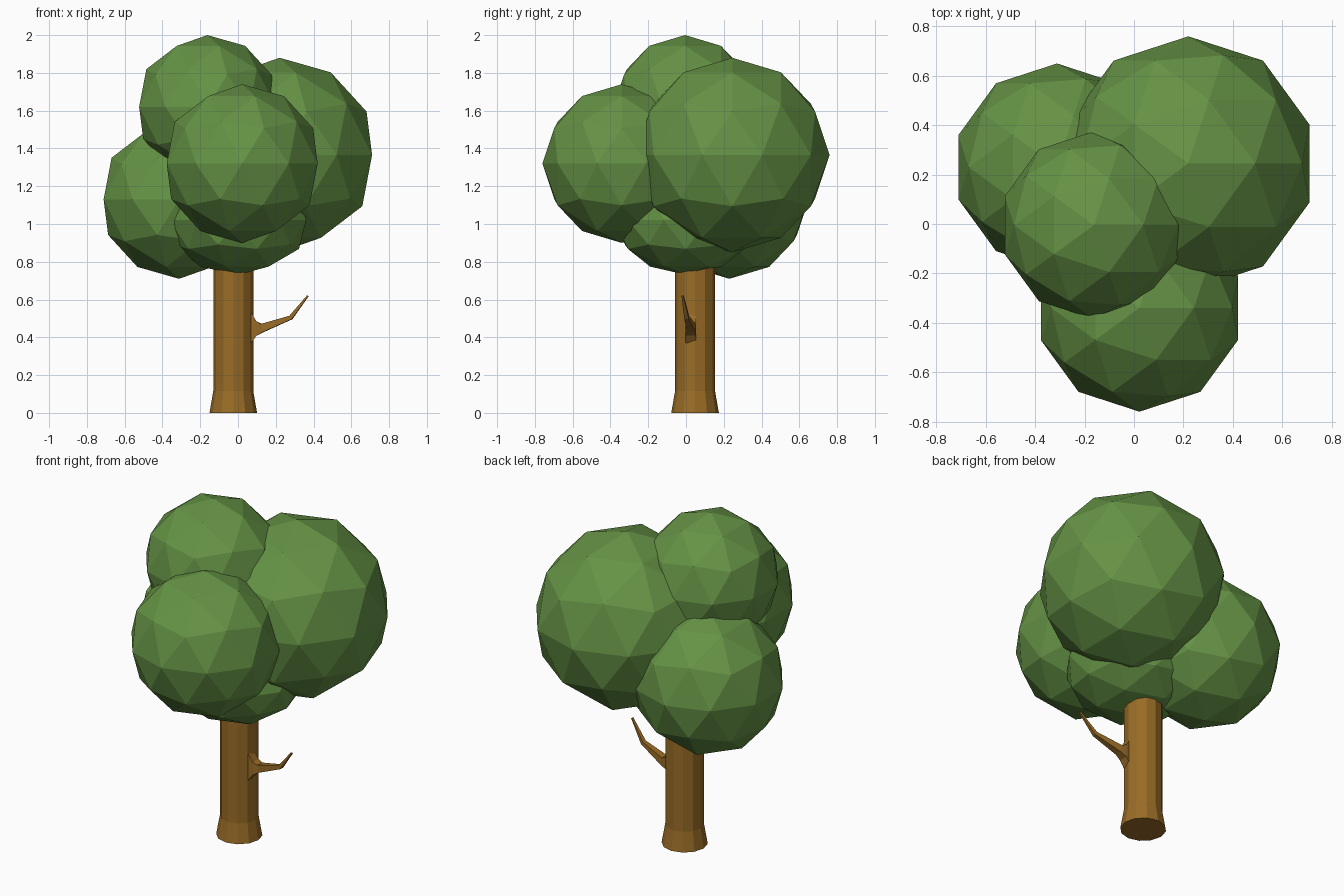
import bpy
import bmesh
import math
from mathutils import Vector

cube = bpy.data.objects.get("Cube")
if cube:
    bpy.data.objects.remove(cube, do_unlink=True)


def make_material(name, rgb):
    mat = bpy.data.materials.new(name)
    mat.use_nodes = True
    mat.diffuse_color = (*rgb, 1)
    mat.node_tree.nodes["Principled BSDF"].inputs["Base Color"].default_value = (*rgb, 1)
    return mat


leaf_green = make_material("leaf green", (0.13, 0.29, 0.06))
bark_brown = make_material("bark brown", (0.32, 0.15, 0.02))


def add_object(name, bm, mat):
    bmesh.ops.recalc_face_normals(bm, faces=bm.faces)
    mesh = bpy.data.meshes.new(name)
    bm.to_mesh(mesh)
    bm.free()
    mesh.materials.append(mat)
    obj = bpy.data.objects.new(name, mesh)
    bpy.context.collection.objects.link(obj)
    return obj


def skin(bm, rings):
    """Join equal rings of points into a closed tube."""
    loops = [[bm.verts.new(p) for p in ring] for ring in rings]
    n = len(loops[0])
    for low, high in zip(loops, loops[1:]):
        for i in range(n):
            j = (i + 1) % n
            bm.faces.new((low[i], low[j], high[j], high[i]))
    bm.faces.new(loops[0])
    bm.faces.new(loops[-1])


# Foliage: faceted balls given by centre, radius and height scale
foliage = {
    "foliage_back_left": ((0.22, 0.245, 1.365), 0.515, 1),
    "foliage_top": ((-0.162, -0.005, 1.62), 0.38, 1),
    "foliage_front": ((0.022, -0.34, 1.32), 0.42, 1),
    "foliage_back_right": ((-0.312, 0.23, 1.13), 0.42, 1),
    "foliage_underside": ((0, 0, 1.02), 0.38, 0.76),
}
for name, (centre, radius, squash) in foliage.items():
    bm = bmesh.new()
    bmesh.ops.create_icosphere(bm, subdivisions=2, radius=radius)
    bmesh.ops.scale(bm, vec=(1, 1, squash), verts=bm.verts)
    bmesh.ops.translate(bm, vec=centre, verts=bm.verts)
    add_object(name, bm, leaf_green)

# Trunk: twelve sides with a flared foot
SIDES = 12
trunk_profile = [(0.126, 0), (0.106, 0.115), (0.106, 0.95)]
bm = bmesh.new()
skin(bm, [[(-0.025 + r * math.cos(math.tau * i / SIDES),
            0.048 + r * math.sin(math.tau * i / SIDES), z)
           for i in range(SIDES)] for r, z in trunk_profile])
add_object("trunk", bm, bark_brown)

# Branch: tapering four-sided tube, as centre, half width, half height
branch_path = [
    ((0.07, 0.024, 0.45), 0.027, 0.08),
    ((0.098, 0.026, 0.447), 0.027, 0.038),
    ((0.13, 0.028, 0.45), 0.022, 0.022),
    ((0.28, 0.004, 0.505), 0.012, 0.011),
    ((0.37, -0.018, 0.62), 0.005, 0.004),
]
bm = bmesh.new()
rings = []
for i, (centre, wide, tall) in enumerate(branch_path):
    before = Vector(branch_path[max(i - 1, 0)][0])
    after = Vector(branch_path[min(i + 1, len(branch_path) - 1)][0])
    along = (after - before).normalized() if i > 1 else Vector((1, 0, 0))
    side = Vector((0, 0, 1)).cross(along).normalized()
    up = along.cross(side)
    rings.append([Vector(centre) + side * wide * a + up * tall * b
                  for a, b in ((-1, -1), (1, -1), (1, 1), (-1, 1))])
skin(bm, rings)
add_object("branch", bm, bark_brown)
